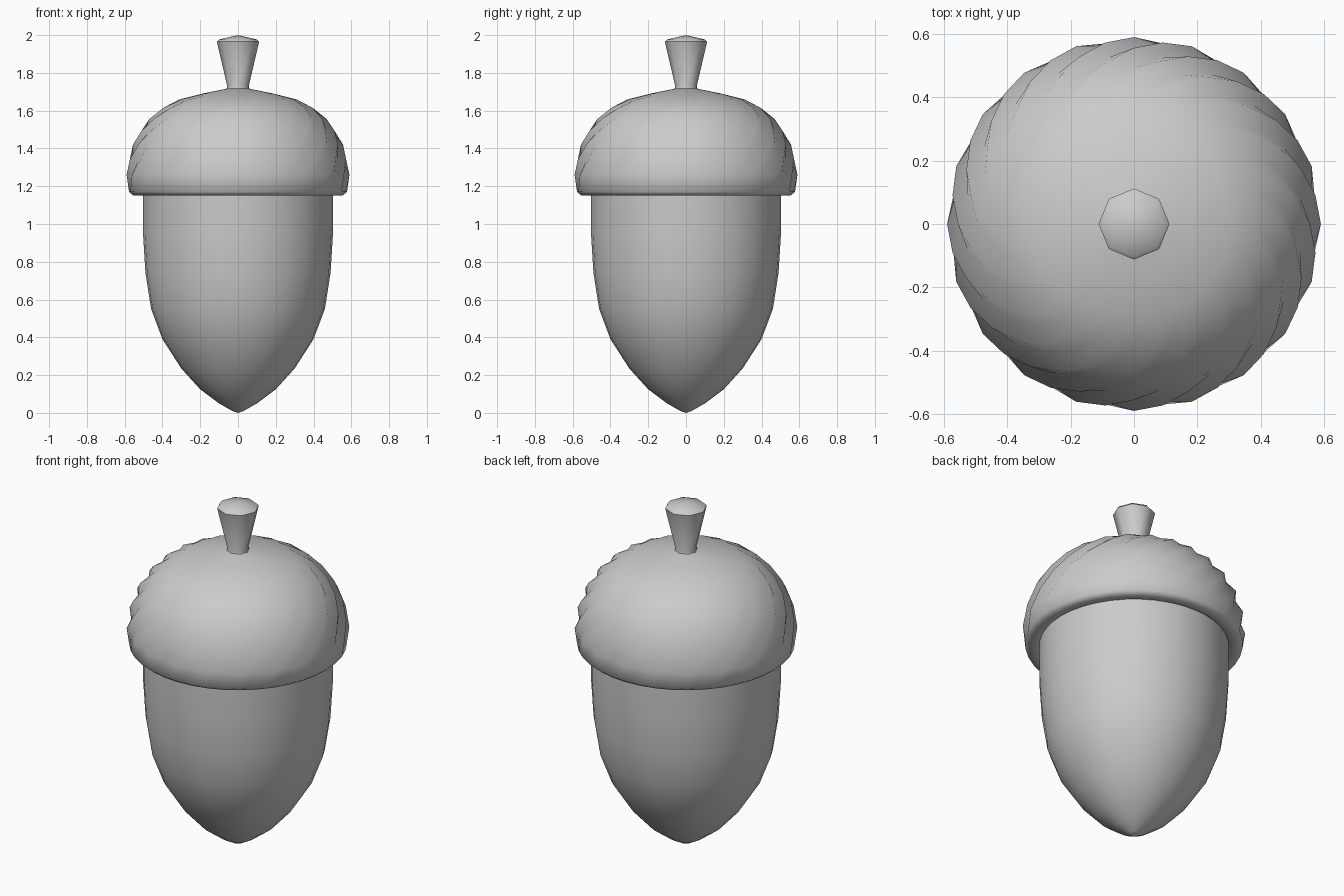
import bpy, bmesh, math

old = bpy.data.objects.get("Cube")
if old:
    bpy.data.objects.remove(old)

GREY = (0.6, 0.6, 0.6, 1)
mat = bpy.data.materials.new("plain grey")
mat.use_nodes = True
mat.diffuse_color = GREY
mat.node_tree.nodes["Principled BSDF"].inputs["Base Color"].default_value = GREY


def lathe(name, profile, sides, bump=None, angle=60):
    """Turn a (radius, height, bump depth) profile about z; radius 0 makes a pole."""
    bm = bmesh.new()
    rings = []
    for row, (r, z, depth) in enumerate(profile):
        if r == 0:
            rings.append([bm.verts.new((0, 0, z))] * sides)
            continue
        ring = []
        for i in range(sides):
            a = math.tau * i / sides
            k = r - (depth * bump(row, i) if bump else 0)
            ring.append(bm.verts.new((k * math.cos(a), k * math.sin(a), z)))
        rings.append(ring)
    for lower, upper in zip(rings, rings[1:]):
        for i in range(sides):
            j = (i + 1) % sides
            corners = [lower[i], lower[j], upper[j], upper[i]]
            bm.faces.new(list(dict.fromkeys(corners)))
    bmesh.ops.recalc_face_normals(bm, faces=bm.faces)
    mesh = bpy.data.meshes.new(name)
    bm.to_mesh(mesh)
    bm.free()
    mesh.materials.append(mat)
    obj = bpy.data.objects.new(name, mesh)
    bpy.context.collection.objects.link(obj)
    bpy.ops.object.select_all(action='DESELECT')
    obj.select_set(True)
    bpy.context.view_layer.objects.active = obj
    bpy.ops.object.shade_smooth_by_angle(angle=math.radians(angle))
    return obj


def scales(row, i):
    """Staggered dents between the cap scales."""
    return (i + row) % 2


# Nut body, tapering to a point
nut = [(0, 0), (.03, .01), (.1, .05), (.2, .125), (.3, .235), (.4, .39),
       (.46, .55), (.49, .74), (.503, .95), (.503, 1.25)]
lathe("nut", [(r, z, 0) for r, z in nut], 32)

# Scaly cap with a rolled rim
cap = [(.49, 1.17, 0), (.51, 1.152, 0), (.555, 1.152, 0), (.577, 1.17, 0),
       (.59, 1.26, .02), (.58, 1.34, .025), (.556, 1.42, .025),
       (.52, 1.49, .025), (.47, 1.555, .025), (.4, 1.615, .02),
       (.31, 1.66, .01), (.19, 1.69, 0), (.05, 1.718, 0), (0, 1.72, 0)]
lathe("cap", cap, 40, scales)

# Flared stem with a shallow pointed end
stem = [(.064, 1.705, 0), (.057, 1.73, 0), (.112, 1.965, 0), (.1, 1.977, 0),
        (0, 2, 0)]
lathe("stem", stem, 8, angle=50)
